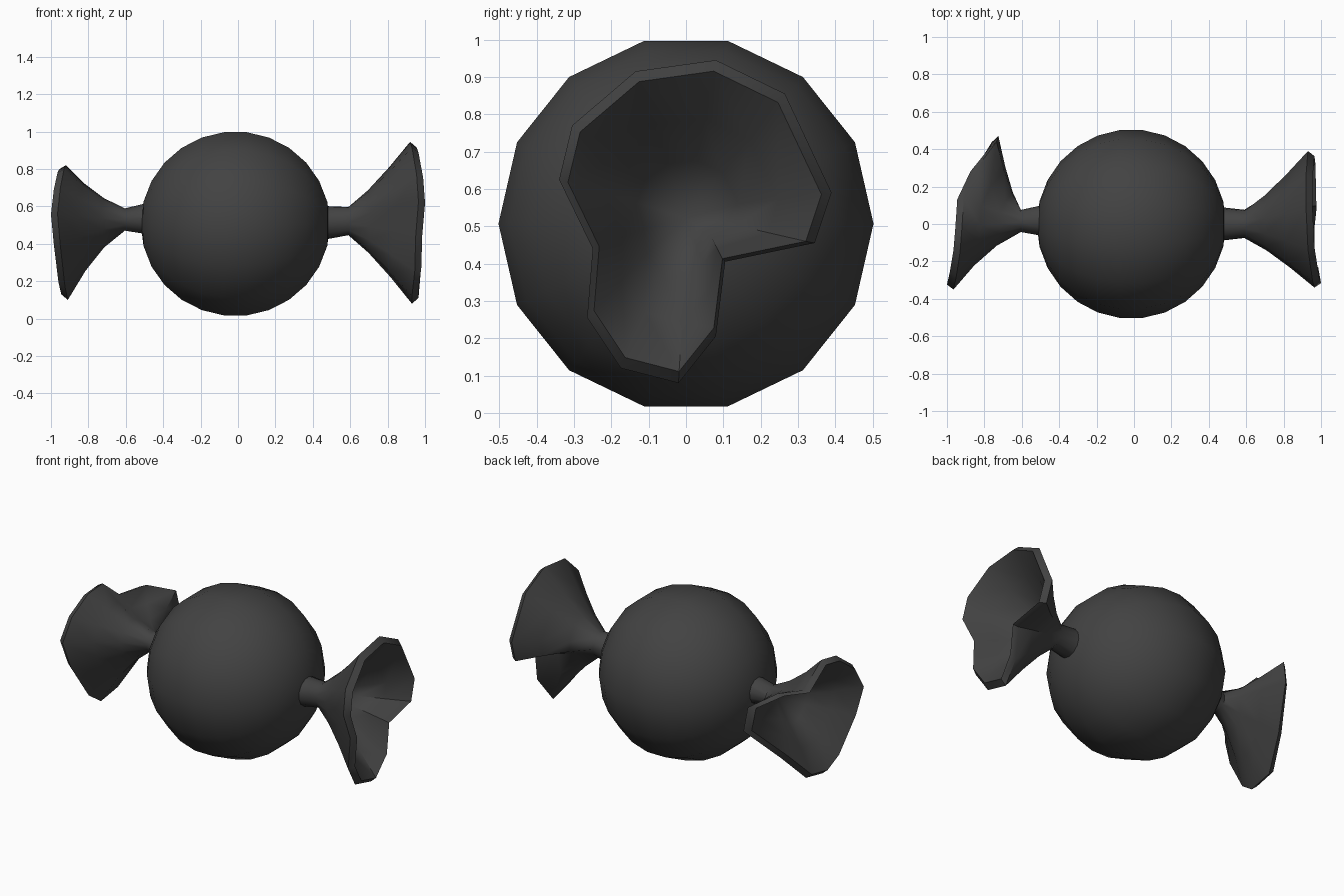
import bpy, bmesh, math
from mathutils import Vector, Matrix

cube = bpy.data.objects.get("Cube")
if cube:
    bpy.data.objects.remove(cube, do_unlink=True)

# Single dark wrapper colour
grey = bpy.data.materials.new("dark_grey")
grey.use_nodes = True
colour = (0.055, 0.055, 0.055, 1)
grey.diffuse_color = colour
bsdf = next(n for n in grey.node_tree.nodes if n.type == 'BSDF_PRINCIPLED')
bsdf.inputs["Base Color"].default_value = colour


def finish(bm, name, angle):
    bmesh.ops.recalc_face_normals(bm, faces=bm.faces)
    mesh = bpy.data.meshes.new(name)
    bm.to_mesh(mesh)
    bm.free()
    mesh.materials.append(grey)
    obj = bpy.data.objects.new(name, mesh)
    bpy.context.collection.objects.link(obj)
    bpy.ops.object.select_all(action='DESELECT')
    obj.select_set(True)
    bpy.context.view_layer.objects.active = obj
    bpy.ops.object.shade_smooth_by_angle(angle=math.radians(angle))


def wrapper_tail(name, rim, root, root_r, pinch, pinch_r, flare, side):
    """Twisted neck opening into a folded, hollow fan; rim lists the outer edge."""
    rim = [Vector(p) for p in rim]
    root, pinch = Vector(root), Vector(pinch)
    n = len(rim)
    start = math.atan2(rim[0].z - pinch.z, rim[0].y - pinch.y)

    def circle(c, r):
        return [c + Vector((0, r * math.cos(start - math.tau * i / n),
                            r * math.sin(start - math.tau * i / n))) for i in range(n)]

    neck = circle(pinch, pinch_r)

    # Rings between neck and rim: separate rates along the axis and outwards
    def between(tx, tr):
        return [Vector((a.x + (b.x - a.x) * tx, a.y + (b.y - a.y) * tr,
                        a.z + (b.z - a.z) * tr)) for a, b in zip(neck, rim)]

    outer = [between(*f) for f in flare] + [rim]
    inner = [[Vector((p.x + side * 0.035, pinch.y + (p.y - pinch.y) * 0.93,
                      pinch.z + (p.z - pinch.z) * 0.93)) for p in ring]
             for ring in reversed(outer)]
    rings = [circle(root, root_r), neck] + outer + inner

    bm = bmesh.new()
    loops = [[bm.verts.new(p) for p in ring] for ring in rings]
    for a, b in zip(loops, loops[1:]):
        for i in range(n):
            j = (i + 1) % n
            bm.faces.new((a[i], a[j], b[j], b[i]))
    apex = bm.verts.new(pinch + Vector((side * 0.03, 0, 0)))
    for i in range(n):
        bm.faces.new((loops[-1][i], loops[-1][(i + 1) % n], apex))
    bm.faces.new(loops[0])
    finish(bm, name, 50)


# Round body, poles along x
bm = bmesh.new()
bmesh.ops.create_uvsphere(bm, u_segments=14, v_segments=13, radius=0.506)
bmesh.ops.rotate(bm, verts=bm.verts, matrix=Matrix.Rotation(math.pi / 2, 3, 'Y'))
bmesh.ops.translate(bm, verts=bm.verts, vec=(-0.014, 0, 0.507))
finish(bm, "body", 40)

# Left tail (+x)
wrapper_tail(
    "left_tail",
    [(.92, .08, .945), (.92, .265, .855), (.93, .39, .59), (.935, .345, .455),
     (.94, .105, .405), (.94, .08, .205), (.93, -.02, .08), (.93, -.175, .12),
     (.945, -.265, .255), (.95, -.25, .44), (.965, -.34, .625),
     (.955, -.305, .77), (.93, -.135, .915)],
    (.45, 0, .512), .092, (.59, 0, .522), .076,
    [(.32, .26), (.66, .61)], 1)

# Right tail (-x), swept towards the back
wrapper_tail(
    "right_tail",
    [(-.92, -.02, .82), (-.91, .14, .69), (-.84, .30, .71), (-.735, .44, .65),
     (-.725, .47, .51), (-.84, .27, .30), (-.905, .11, .13), (-.91, -.05, .10),
     (-.925, -.15, .17), (-.95, -.29, .39), (-.965, -.35, .56),
     (-.95, -.28, .7), (-.93, -.15, .80)],
    (-.48, .02, .535), .085, (-.605, .017, .53), .06,
    [(.36, .24), (.69, .58)], -1)
